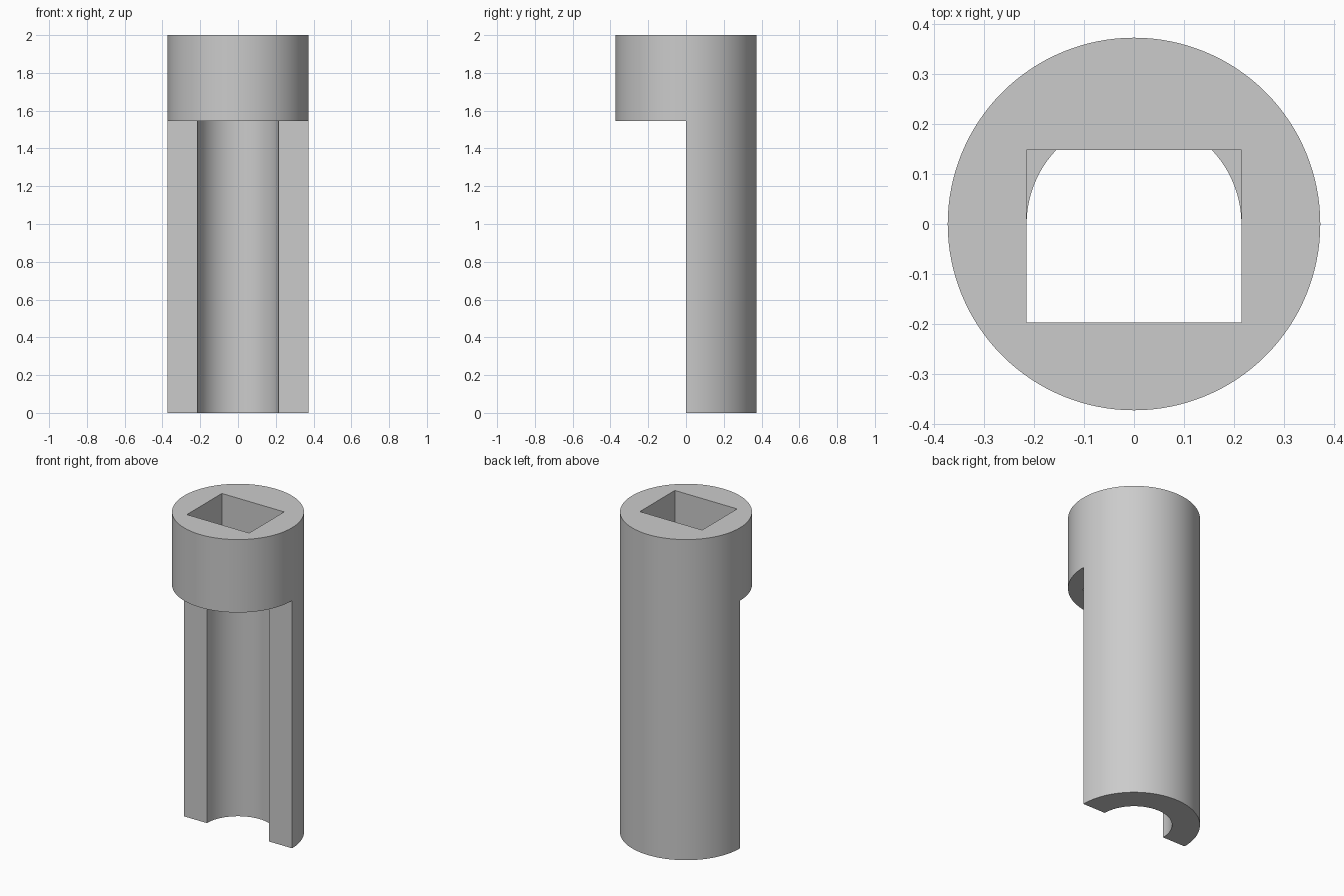
import bpy, bmesh, math

cube = bpy.data.objects.get("Cube")
if cube:
    bpy.data.objects.remove(cube, do_unlink=True)

RADIUS, BORE, HEIGHT, COLLAR_Z = 0.373, 0.215, 2.0, 1.545

grey = bpy.data.materials.new("plain grey")
grey.use_nodes = True
colour = (0.6, 0.6, 0.6, 1)
grey.diffuse_color = colour
grey.node_tree.nodes["Principled BSDF"].inputs["Base Color"].default_value = colour


def arc(radius, start, end, steps):
    angles = [start + (end - start) * i / steps for i in range(steps + 1)]
    return [(radius * math.cos(a), radius * math.sin(a)) for a in angles]


def prism(name, profile, bottom, top):
    """Extrude a closed xy profile between two heights."""
    bm = bmesh.new()
    face = bm.faces.new([bm.verts.new((x, y, bottom)) for x, y in profile])
    extruded = bmesh.ops.extrude_face_region(bm, geom=[face])["geom"]
    verts = [v for v in extruded if isinstance(v, bmesh.types.BMVert)]
    bmesh.ops.translate(bm, verts=verts, vec=(0, 0, top - bottom))
    bmesh.ops.recalc_face_normals(bm, faces=bm.faces)
    mesh = bpy.data.meshes.new(name)
    bm.to_mesh(mesh)
    bm.free()
    mesh.materials.append(grey)
    obj = bpy.data.objects.new(name, mesh)
    bpy.context.collection.objects.link(obj)
    return obj


def cut(target, cutter):
    mod = target.modifiers.new("cut", "BOOLEAN")
    mod.operation, mod.solver, mod.object = "DIFFERENCE", "EXACT", cutter
    bpy.ops.object.modifier_apply(modifier=mod.name)
    bpy.data.objects.remove(cutter, do_unlink=True)


# Round body
body = prism("socket_body", arc(RADIUS, 0, math.tau, 128)[:-1], 0, HEIGHT)
bpy.ops.object.select_all(action="DESELECT")
bpy.context.view_layer.objects.active = body
body.select_set(True)

# Open front and half-round channel below the collar
channel = [(-0.5, 0), (-0.5, -0.5), (0.5, -0.5), (0.5, 0)] + arc(BORE, 0, math.pi, 64)
cut(body, prism("channel_cutter", channel, -0.1, COLLAR_Z))

# Rectangular hole through the collar
hole = [(-BORE, -0.197), (BORE, -0.197), (BORE, 0.148), (-BORE, 0.148)]
cut(body, prism("hole_cutter", hole, COLLAR_Z - 0.001, HEIGHT + 0.1))

bpy.ops.object.shade_smooth_by_angle(angle=math.radians(30))
